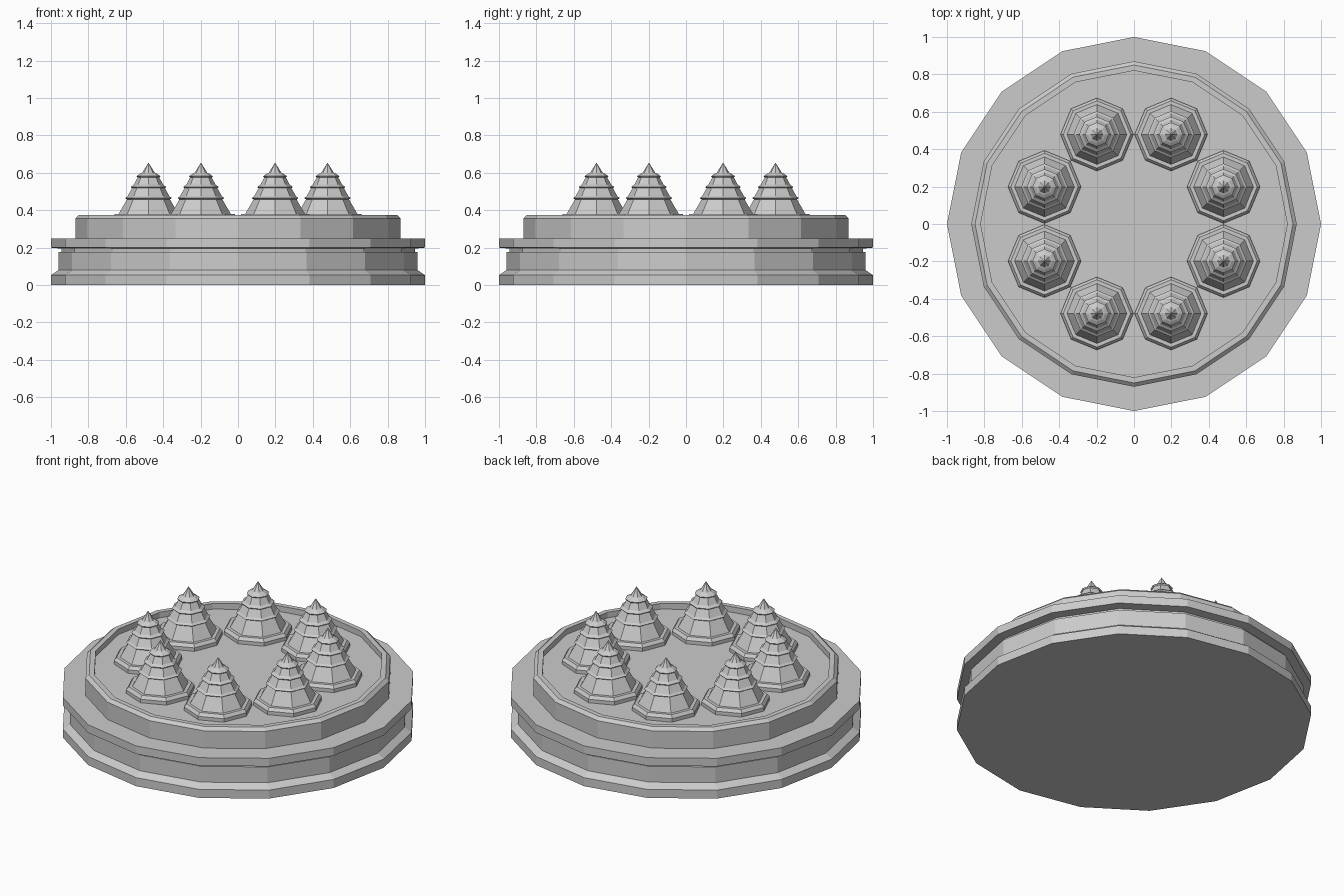
import bpy
from math import cos, sin, pi, radians

if "Cube" in bpy.data.objects:
    bpy.data.objects.remove(bpy.data.objects["Cube"])


def lathe(name, profile, sides, loc=(0, 0, 0), turn=0.0):
    """Spin an (r, z) profile round z; r = 0 closes the shape at its ends."""
    verts, rings, faces = [], [], []
    for r, z in profile:
        count = 1 if r == 0 else sides
        start = len(verts)
        for i in range(count):
            a = turn + 2 * pi * i / sides
            verts.append((r * cos(a), r * sin(a), z))
        rings.append([start + i % count for i in range(sides)])
    for a, b in zip(rings, rings[1:]):
        for i in range(sides):
            j = (i + 1) % sides
            quad = list(dict.fromkeys((a[i], a[j], b[j], b[i])))
            faces.append(quad)
    mesh = bpy.data.meshes.new(name)
    mesh.from_pydata(verts, [], faces)
    mesh.update()
    obj = bpy.data.objects.new(name, mesh)
    obj.location = loc
    bpy.context.collection.objects.link(obj)
    return obj


# Sixteen-sided base: grooved plinth, raised disc and shallow recessed floor
lathe("base", [
    (0, 0), (1, 0), (1, 0.053), (0.96, 0.08), (0.96, 0.178), (0.945, 0.178),
    (0.945, 0.195), (1, 0.2), (1, 0.25), (0.87, 0.25), (0.87, 0.357),
    (0.85, 0.375), (0.82, 0.375), (0.82, 0.34), (0, 0.34)], 16)

# Tiered eight-sided spike on a small lipped foot
spike = [
    (0.195, 0.335), (0.195, 0.362), (0.18, 0.38), (0.16, 0.38),
    (0.115, 0.458), (0.125, 0.465), (0.112, 0.475), (0.088, 0.518),
    (0.095, 0.525), (0.078, 0.537), (0.058, 0.575), (0.064, 0.582),
    (0.045, 0.595), (0.034, 0.6), (0, 0.655)]

# Ring of eight spikes
for k in range(8):
    a = radians(22.5 + 45 * k)
    lathe(f"spike_{k + 1}", spike, 8, (0.518 * cos(a), 0.518 * sin(a), 0))
